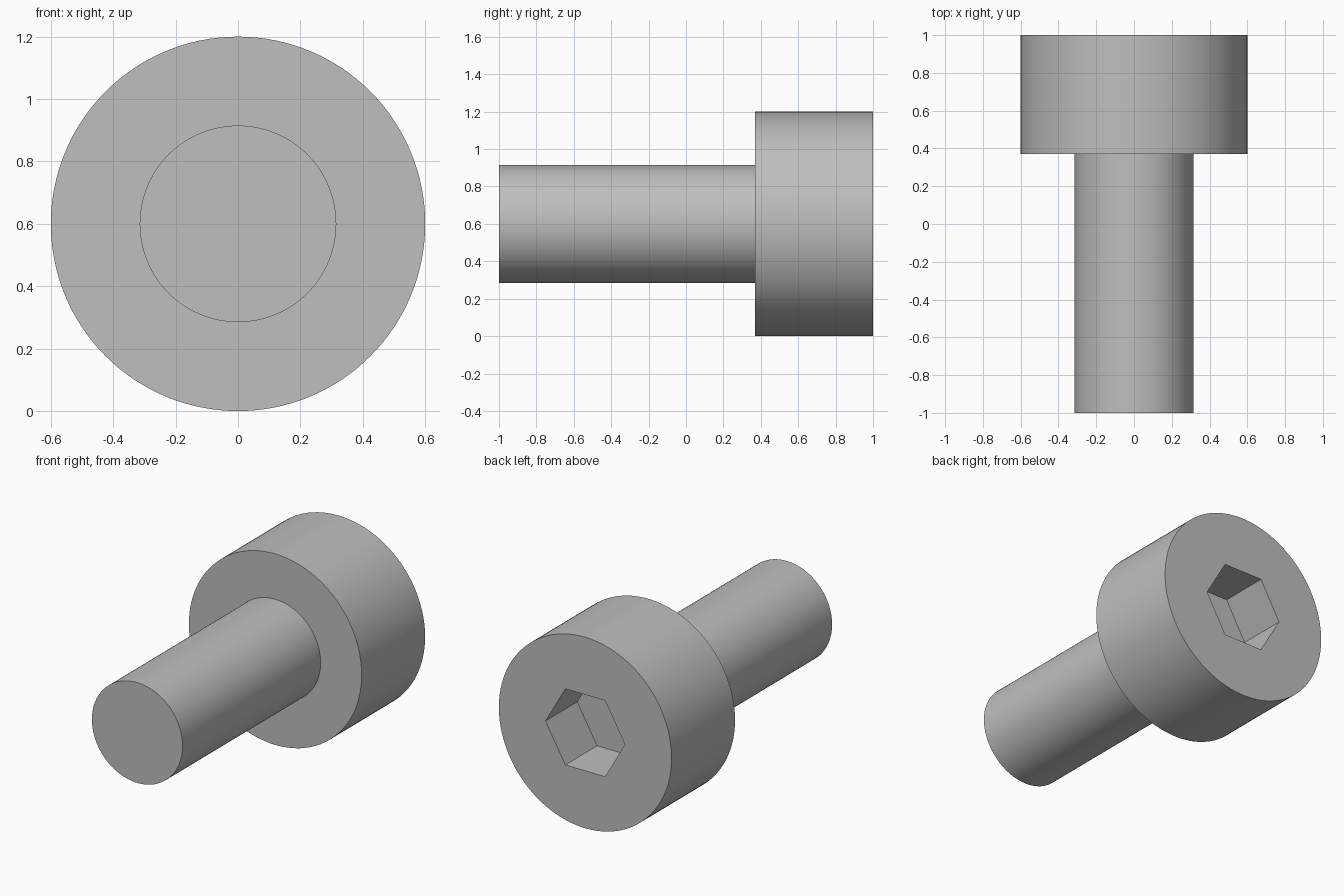
import bpy
import bmesh
import math
from mathutils import Matrix, Vector

cube = bpy.data.objects.get("Cube")
if cube:
    bpy.data.objects.remove(cube, do_unlink=True)

AXIS_Z = 0.6
HEAD_R, SHAFT_R = 0.6, 0.315
TIP_Y, SHOULDER_Y, TOP_Y = -1.0, 0.37, 1.0
SOCKET_R, SOCKET_DEPTH = 0.276, 0.315
SEGMENTS = 128

steel = bpy.data.materials.new("grey_steel")
steel.use_nodes = True
grey = (0.52, 0.52, 0.52, 1)
steel.diffuse_color = grey
steel.node_tree.nodes["Principled BSDF"].inputs["Base Color"].default_value = grey


def add_object(name, bm):
    bmesh.ops.recalc_face_normals(bm, faces=bm.faces[:])
    mesh = bpy.data.meshes.new(name)
    bm.to_mesh(mesh)
    bm.free()
    mesh.materials.append(steel)
    obj = bpy.data.objects.new(name, mesh)
    bpy.context.collection.objects.link(obj)
    return obj


def ring(bm, radius, y, sides):
    """Closed loop of vertices around the screw axis."""
    return [bm.verts.new((radius * math.cos(math.tau * i / sides), y,
                          AXIS_Z + radius * math.sin(math.tau * i / sides)))
            for i in range(sides)]


def lathe(name, profile, sides):
    """Capped solid from (radius, y) steps along the screw axis."""
    bm = bmesh.new()
    rings = [ring(bm, r, y, sides) for r, y in profile]
    for a, b in zip(rings, rings[1:]):
        for i in range(sides):
            j = (i + 1) % sides
            bm.faces.new((a[i], a[j], b[j], b[i]))
    bm.faces.new(rings[0])
    bm.faces.new(rings[-1])
    return add_object(name, bm)


# Shaft and cylindrical head as one solid
screw = lathe("socket_head_screw",
              [(SHAFT_R, TIP_Y), (SHAFT_R, SHOULDER_Y),
               (HEAD_R, SHOULDER_Y), (HEAD_R, TOP_Y)], SEGMENTS)

# Hexagonal drive socket sunk into the head
cutter = lathe("socket_cutter",
               [(SOCKET_R, TOP_Y - SOCKET_DEPTH), (SOCKET_R, TOP_Y + 0.1)], 6)
cutter.hide_render = True
cut = screw.modifiers.new("hex_socket", "BOOLEAN")
cut.operation = "DIFFERENCE"
cut.solver = "EXACT"
cut.object = cutter

bpy.ops.object.select_all(action="DESELECT")
screw.select_set(True)
bpy.context.view_layer.objects.active = screw
bpy.ops.object.modifier_apply(modifier=cut.name)
bpy.data.objects.remove(cutter, do_unlink=True)

# Smooth barrel, crisp rims and socket walls
bpy.ops.object.shade_smooth_by_angle(angle=math.radians(30))
